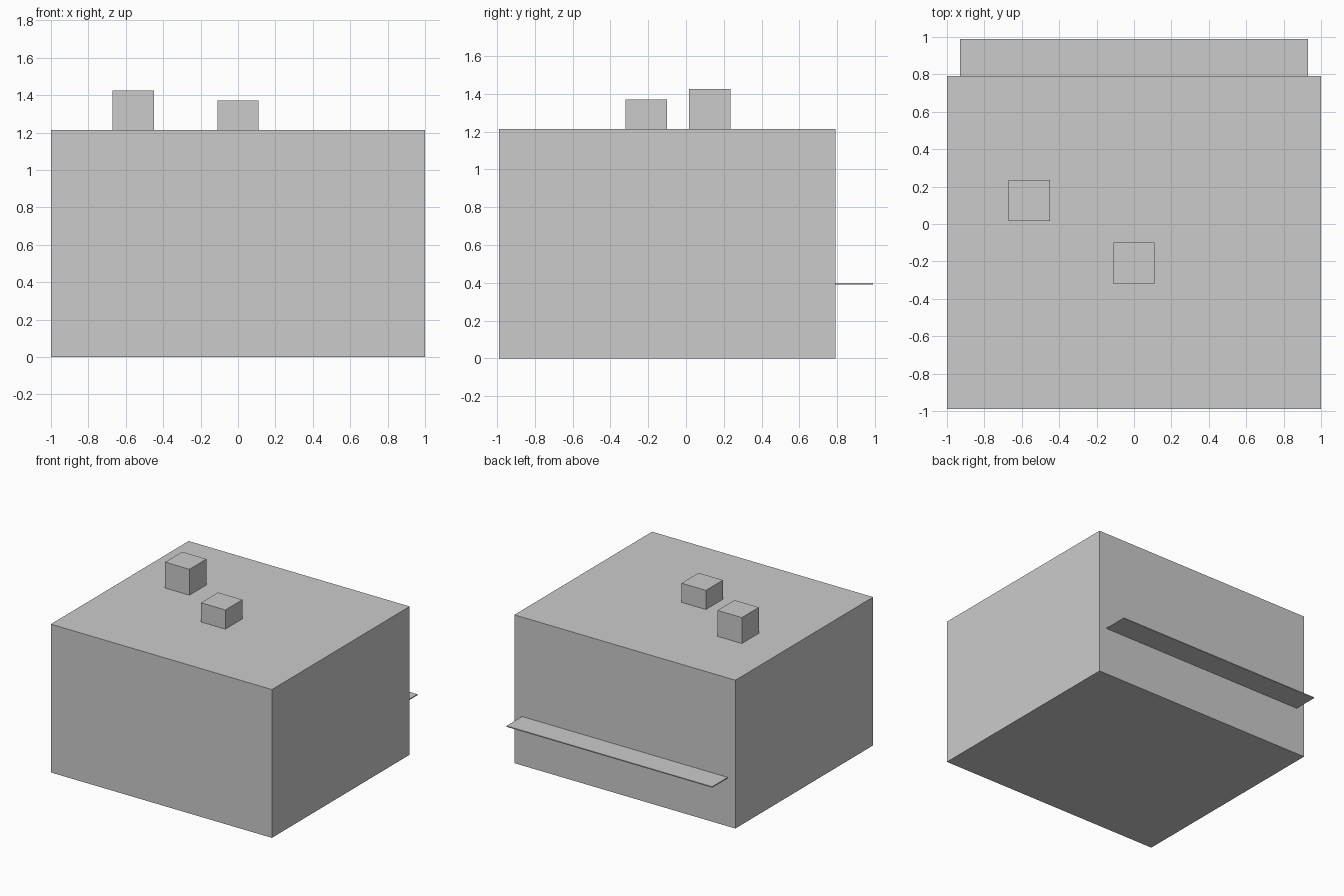
import bpy
import bmesh
from mathutils import Matrix, Vector

if "Cube" in bpy.data.objects:
    bpy.data.objects.remove(bpy.data.objects["Cube"])


def box(name, lo, hi):
    """Axis-aligned box between two opposite corners."""
    lo, hi = Vector(lo), Vector(hi)
    bm = bmesh.new()
    bmesh.ops.create_cube(bm, size=1.0)
    bmesh.ops.transform(bm, matrix=Matrix.Diagonal((*(hi - lo), 1.0)), verts=bm.verts)
    mesh = bpy.data.meshes.new(name)
    bm.to_mesh(mesh)
    bm.free()
    obj = bpy.data.objects.new(name, mesh)
    obj.location = (lo + hi) / 2
    bpy.context.collection.objects.link(obj)
    return obj


ROOF = 1.213

# Main block
box("main_body", (-1.0, -0.99, 0.0), (1.0, 0.79, ROOF))

# Thin shelf along the back wall
box("back_ledge", (-0.93, 0.79, 0.392), (0.93, 0.99, 0.40))

# Two small roof units: centre x, centre y, top height
for name, x, y, top in (("tall_roof_box", -0.56, 0.125, 1.425),
                        ("short_roof_box", 0.0, -0.21, 1.37)):
    box(name, (x - 0.11, y - 0.11, ROOF), (x + 0.11, y + 0.11, top))
